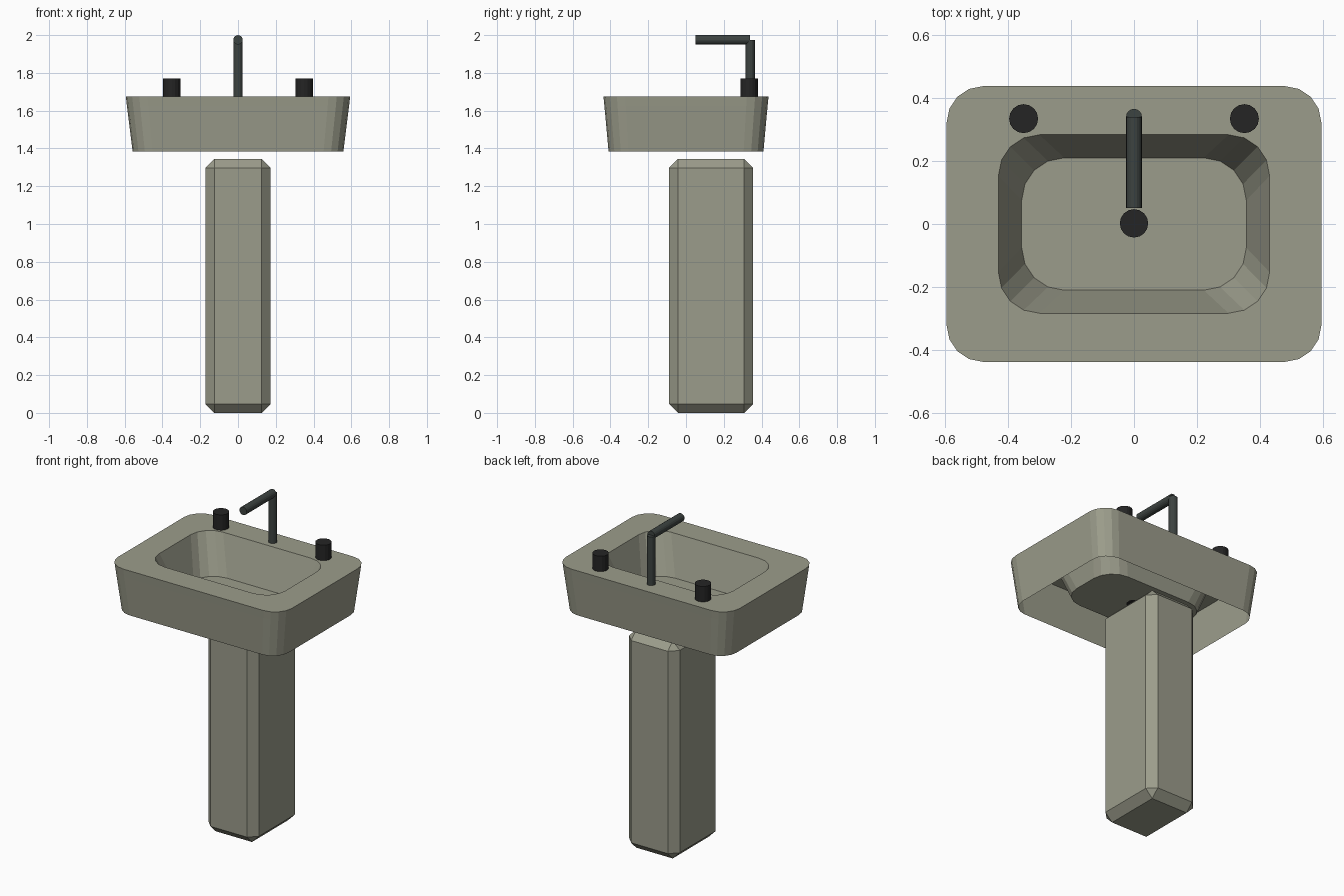
import bpy, bmesh, math
from mathutils import Matrix

if "Cube" in bpy.data.objects:
    bpy.data.objects.remove(bpy.data.objects["Cube"])


def material(name, rgb):
    m = bpy.data.materials.new(name)
    m.diffuse_color = (*rgb, 1)
    m.use_nodes = True
    m.node_tree.nodes["Principled BSDF"].inputs["Base Color"].default_value = m.diffuse_color
    return m


CERAMIC = material("grey_green_ceramic", (0.33, 0.335, 0.26))
METAL = material("dark_metal", (0.046, 0.056, 0.052))
BLACK = material("black", (0.018, 0.018, 0.018))


def finish(bm, name, mat):
    me = bpy.data.meshes.new(name)
    bm.to_mesh(me)
    bm.free()
    me.materials.append(mat)
    ob = bpy.data.objects.new(name, me)
    bpy.context.collection.objects.link(ob)
    return ob


def rounded_rect(hx, hy, r, z, seg=4):
    pts = []
    for k, (sx, sy) in enumerate(((1, 1), (-1, 1), (-1, -1), (1, -1))):
        for i in range(seg + 1):
            a = math.pi / 2 * (k + i / seg)
            pts.append((sx * (hx - r) + r * math.cos(a),
                        sy * (hy - r) + r * math.sin(a), z))
    return pts


def cylinder(name, mat, r, depth, centre, sides=16, along_y=False):
    bm = bmesh.new()
    m = Matrix.Translation(centre)
    if along_y:
        m = m @ Matrix.Rotation(math.pi / 2, 4, 'X')
    bmesh.ops.create_cone(bm, cap_ends=True, segments=sides,
                          radius1=r, radius2=r, depth=depth, matrix=m)
    return finish(bm, name, mat)


# Basin: open-bottomed skirt, flat rim and sloping bowl as stacked loops
bm = bmesh.new()
loops = [rounded_rect(0.558, 0.41, 0.105, 1.385),
         rounded_rect(0.588, 0.432, 0.113, 1.625),
         rounded_rect(0.594, 0.437, 0.115, 1.675),
         rounded_rect(0.43, 0.283, 0.13, 1.675),
         rounded_rect(0.356, 0.21, 0.135, 1.44)]
rings = [[bm.verts.new(p) for p in lp] for lp in loops]
n = len(rings[0])
for a, b in zip(rings, rings[1:]):
    for i in range(n):
        j = (i + 1) % n
        bm.faces.new((a[i], a[j], b[j], b[i]))
bm.faces.new(rings[-1])
finish(bm, "basin", CERAMIC)

# Pedestal: chamfered block
bm = bmesh.new()
bmesh.ops.create_cube(bm, size=1, matrix=Matrix.Translation((0, 0.133, 0.6725))
                      @ Matrix.Diagonal((0.346, 0.446, 1.345, 1)))
bmesh.ops.bevel(bm, geom=bm.edges[:], offset=0.048, segments=1,
                affect='EDGES', profile=0.5)
finish(bm, "pedestal", CERAMIC)

# Tap: upright pipe and spout
cylinder("tap_pipe", METAL, 0.025, 0.30, (0, 0.34, 1.825))
cylinder("tap_spout", METAL, 0.025, 0.29, (0, 0.195, 1.975), along_y=True)

# Handles and drain
for side, sx in (("left", -1), ("right", 1)):
    cylinder("handle_" + side, BLACK, 0.046, 0.095, (sx * 0.35, 0.334, 1.7225))
cylinder("drain", BLACK, 0.045, 0.008, (0, 0.002, 1.444))
